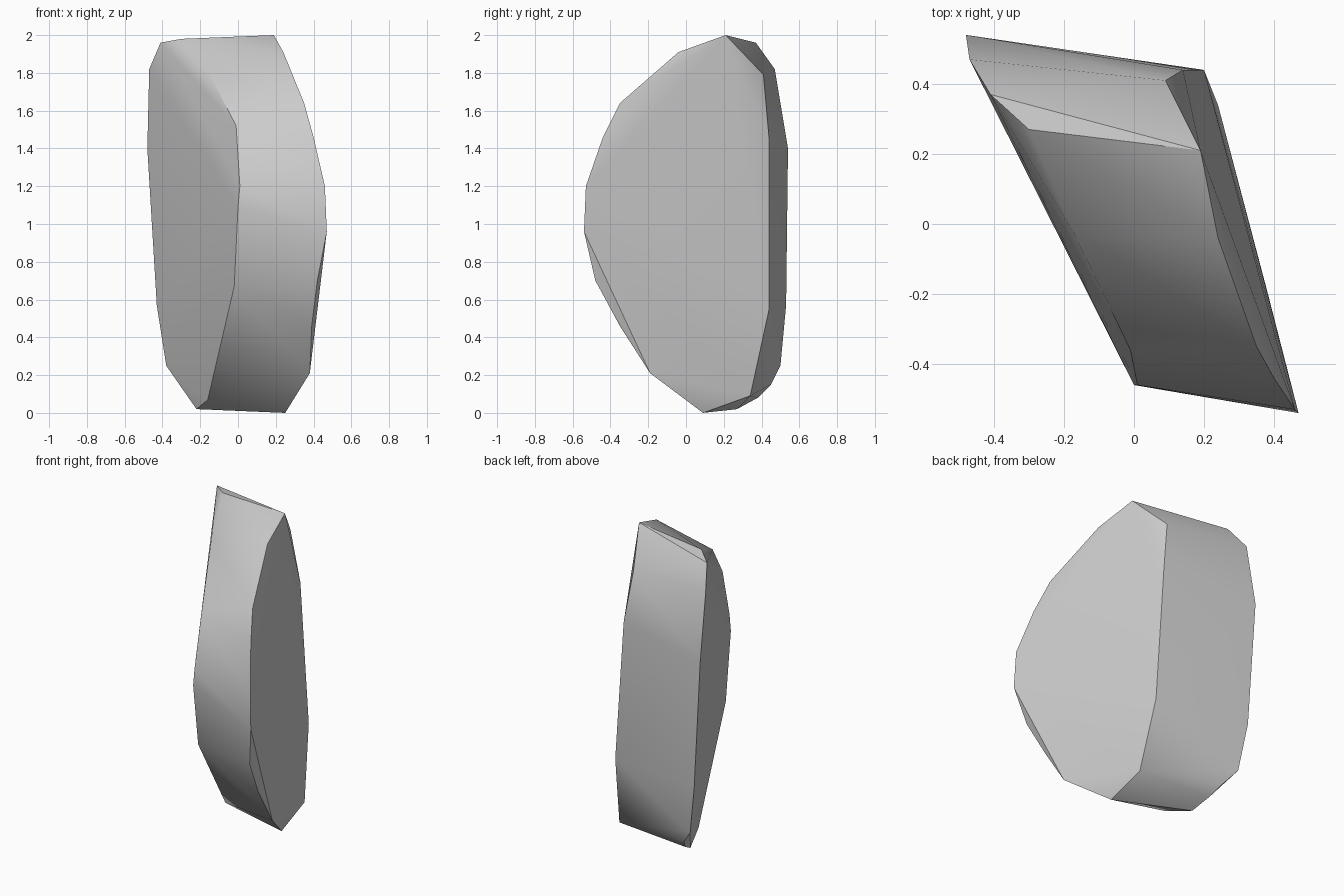
import bpy
import bmesh
import math

default_cube = bpy.data.objects.get("Cube")
if default_cube:
    bpy.data.objects.remove(default_cube, do_unlink=True)


def make_material(name, colour):
    material = bpy.data.materials.new(name)
    material.use_nodes = True
    material.diffuse_color = colour
    shader = next(n for n in material.node_tree.nodes if n.type == "BSDF_PRINCIPLED")
    shader.inputs["Base Color"].default_value = colour
    shader.inputs["Roughness"].default_value = 0.9
    return material


def make_hull(name, outlines, material):
    """Wrap a convex stone around the given corner outlines."""
    bm = bmesh.new()
    for outline in outlines:
        for corner in outline:
            bm.verts.new(corner)
    result = bmesh.ops.convex_hull(bm, input=bm.verts[:], use_existing_faces=False)
    # Drop corners that ended up inside the hull
    loose = {v for v in result["geom_interior"] + result["geom_unused"]
             if isinstance(v, bmesh.types.BMVert)}
    bmesh.ops.delete(bm, geom=list(loose), context="VERTS")
    # Merge nearly coplanar triangles into broad facets
    bmesh.ops.dissolve_limit(bm, angle_limit=math.radians(1.5),
                             verts=bm.verts[:], edges=bm.edges[:])
    bmesh.ops.recalc_face_normals(bm, faces=bm.faces[:])
    mesh = bpy.data.meshes.new(name)
    bm.to_mesh(mesh)
    bm.free()
    mesh.materials.append(material)
    stone = bpy.data.objects.new(name, mesh)
    bpy.context.collection.objects.link(stone)
    return stone


# Outline of the broad left face, from the peak down the front and up the back
left_face = [
    (.19, .21, 2), (.24, -.04, 1.91), (.35, -.35, 1.64), (.4, -.44, 1.46),
    (.46, -.53, 1.2), (.47, -.54, .96), (.38, -.19, .21), (.25, .09, 0),
    (.24, .34, .09), (.2, .44, .55), (.14, .44, 1.45), (.09, .41, 1.79),
]

# Outline of the broad right face, in the same order
right_face = [
    (-.3, .27, 1.98), (-.17, -.03, 1.83), (-.01, -.36, 1.52), (.01, -.46, 1.2),
    (0, -.46, 1.09), (-.02, -.38, .67), (-.16, .1, .07), (-.22, .27, .02),
    (-.38, .5, .25), (-.43, .53, .57), (-.48, .54, 1.4), (-.47, .47, 1.82),
    (-.41, .37, 1.96),
]

# Chipped lower front edge and worn lower back edge
chips = [(.42, -.48, .7), (.39, -.35, .46), (-.26, .38, .08), (-.3, .45, .15)]

grey_stone = make_material("grey stone", (.6, .6, .6, 1))
rock = make_hull("rock_slab", [left_face, right_face, chips], grey_stone)

# Soft facets with crisp main edges
bpy.ops.object.select_all(action="DESELECT")
rock.select_set(True)
bpy.context.view_layer.objects.active = rock
bpy.ops.object.shade_smooth_by_angle(angle=math.radians(30))
